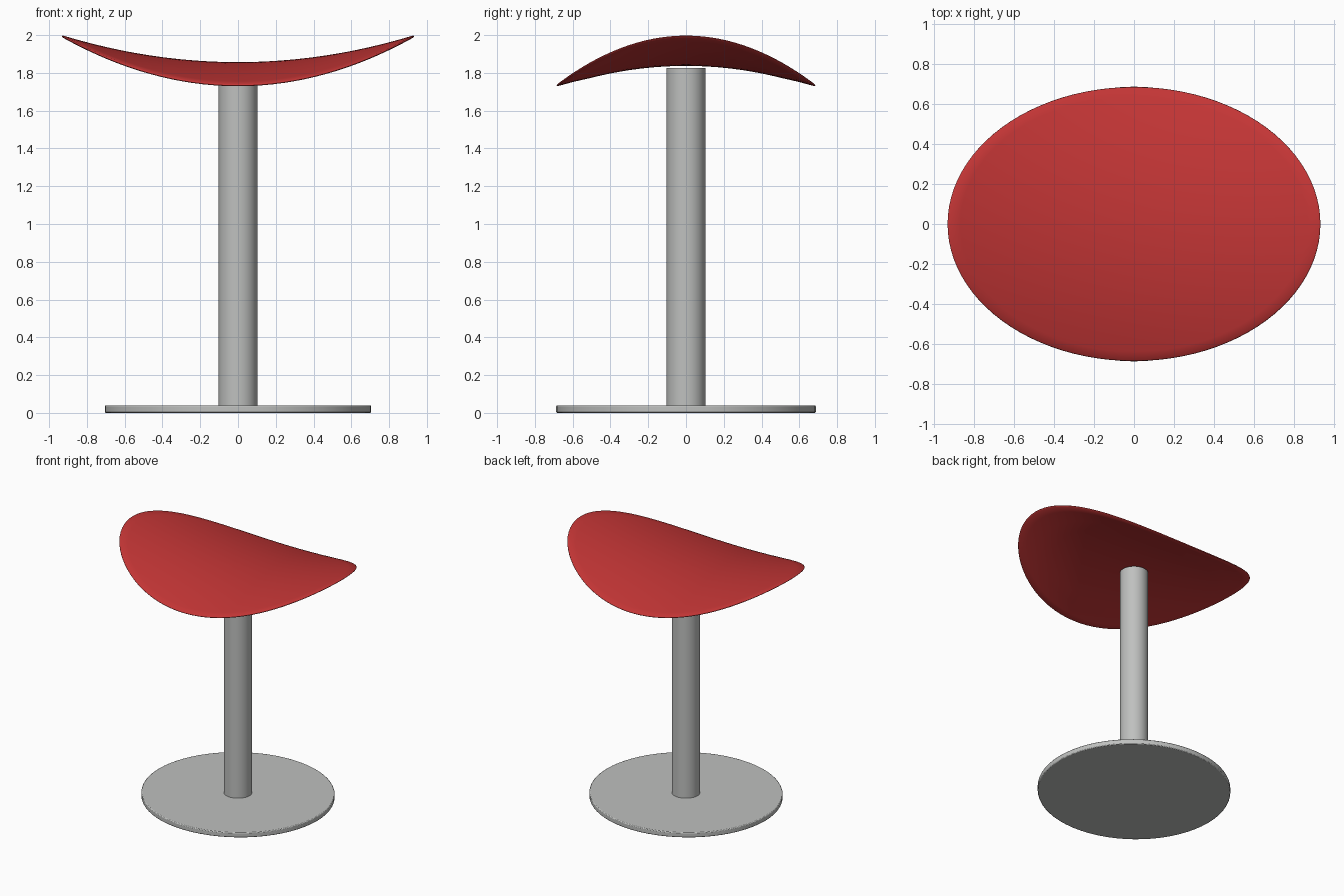
import bpy, bmesh, math

if "Cube" in bpy.data.objects:
    bpy.data.objects.remove(bpy.data.objects["Cube"])

def material(name, rgb):
    m = bpy.data.materials.new(name)
    m.diffuse_color = (*rgb, 1)
    m.use_nodes = True
    m.node_tree.nodes["Principled BSDF"].inputs["Base Color"].default_value = m.diffuse_color
    return m

red = material("red seat", (0.55, 0.036, 0.036))
grey = material("grey metal", (0.52, 0.53, 0.52))

def finish(obj, mat, angle=40):
    obj.data.materials.append(mat)
    bpy.ops.object.select_all(action='DESELECT')
    obj.select_set(True)
    bpy.context.view_layer.objects.active = obj
    bpy.ops.object.shade_smooth_by_angle(angle=math.radians(angle))

def disc(name, rx, ry, z0, z1, bevel=0.0):
    bpy.ops.mesh.primitive_cylinder_add(vertices=64, radius=1, depth=1)
    o = bpy.context.object
    o.name = name
    for v in o.data.vertices:
        v.co = (v.co.x * rx, v.co.y * ry, z0 if v.co.z < 0 else z1)
    if bevel:
        m = o.modifiers.new("edge", 'BEVEL')
        m.width, m.segments, m.limit_method = bevel, 2, 'ANGLE'
    finish(o, grey)
    return o

# oval floor plate and round post
disc("base_plate", 0.705, 0.687, 0.0, 0.04, 0.006)
disc("post", 0.103, 0.103, 0.035, 1.825)

# saddle seat: rings over the top, round the rim and back under
RX, RY, N, STEPS = 0.932, 0.685, 96, 16

def saddle(x, y):
    return 1.857 + 0.164 * x * x - 0.25 * y * y

rings = [(i / STEPS * 0.993, 0.0) for i in range(1, STEPS + 1)]
rings += [(0.998, -0.003), (1.0, -0.006), (0.998, -0.009), (0.993, -0.012)]
rings += [(i / STEPS * 0.993, -0.012 - 0.008 * min(1, (STEPS - i) / 4))
          for i in range(STEPS - 1, 0, -1)]

bm = bmesh.new()
loops = []
for r, dz in rings:
    loop = []
    for k in range(N):
        a = 2 * math.pi * k / N
        x, y = RX * r * math.cos(a), RY * r * math.sin(a)
        loop.append(bm.verts.new((x, y, saddle(x, y) + dz)))
    loops.append(loop)
for a, b in zip(loops, loops[1:]):
    for k in range(N):
        j = (k + 1) % N
        bm.faces.new((a[k], b[k], b[j], a[j]))
for loop, dz in ((loops[0], 0.0), (loops[-1], -0.02)):
    c = bm.verts.new((0, 0, saddle(0, 0) + dz))
    for k in range(N):
        bm.faces.new((c, loop[k], loop[(k + 1) % N]))
bmesh.ops.recalc_face_normals(bm, faces=bm.faces)
mesh = bpy.data.meshes.new("seat")
bm.to_mesh(mesh)
bm.free()
seat = bpy.data.objects.new("seat", mesh)
bpy.context.collection.objects.link(seat)
finish(seat, red, 60)
